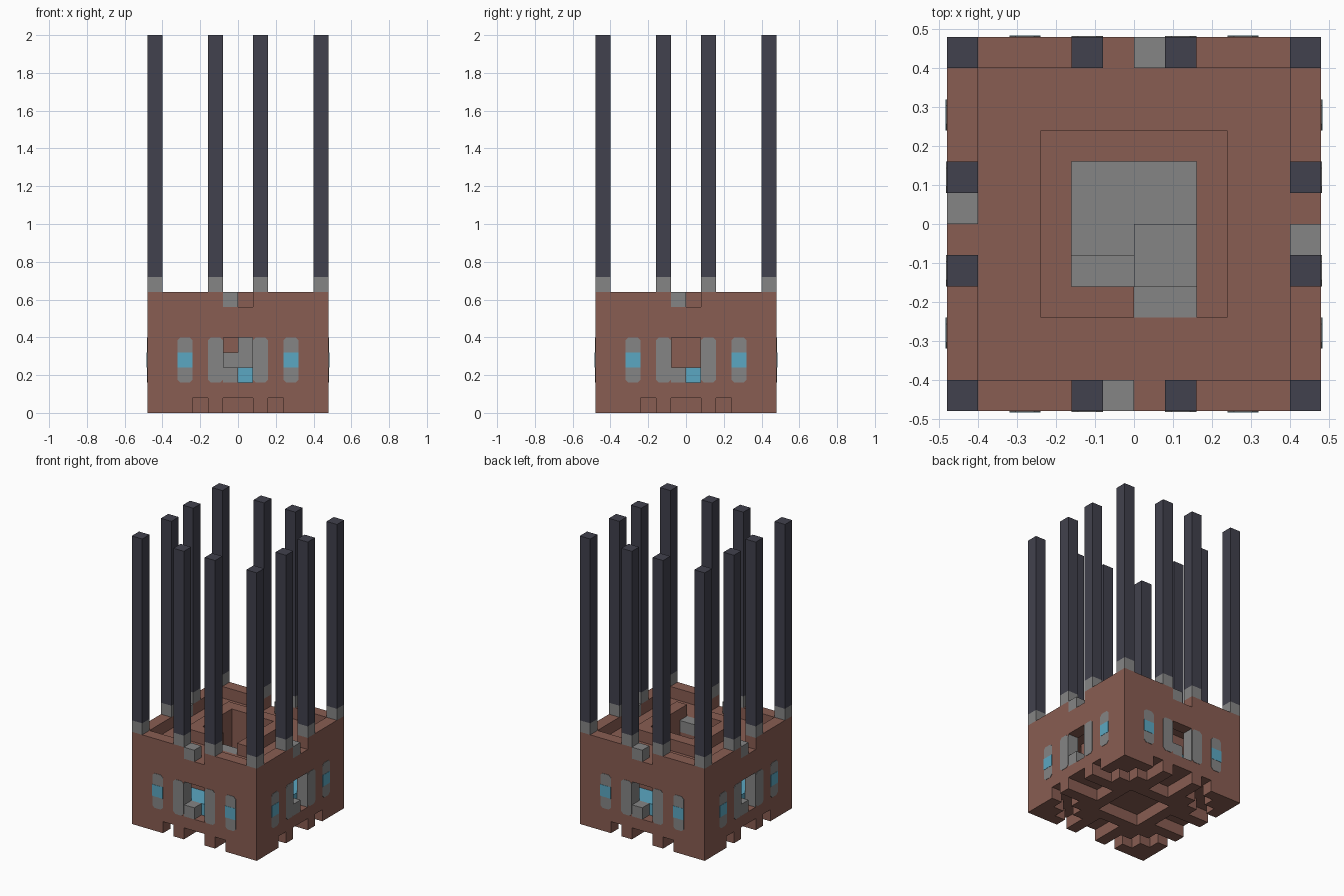
import bpy, bmesh
from math import pi
from mathutils import Matrix

if "Cube" in bpy.data.objects:
    bpy.data.objects.remove(bpy.data.objects["Cube"], do_unlink=True)

U = 0.08  # block size; all box coordinates below are in blocks


def material(name, color):
    m = bpy.data.materials.new(name)
    m.use_nodes = True
    m.diffuse_color = (*color, 1)
    node = next(n for n in m.node_tree.nodes if n.type == "BSDF_PRINCIPLED")
    node.inputs["Base Color"].default_value = (*color, 1)
    node.inputs["Roughness"].default_value = 0.9
    return m


BRICK = material("brown brick", (0.25, 0.11, 0.085))
STONE = material("grey stone", (0.235, 0.235, 0.235))
IRON = material("dark iron", (0.053, 0.053, 0.074))
BLUE = material("blue", (0.105, 0.39, 0.54))


def add_box(bm, x0, x1, y0, y1, z0, z1):
    size = Matrix.Diagonal((x1 - x0, y1 - y0, z1 - z0, 1))
    place = Matrix.Translation(((x0 + x1) / 2, (y0 + y1) / 2, (z0 + z1) / 2))
    bmesh.ops.create_cube(bm, size=1, matrix=place @ size)


def add_plate(bm, x0, x1, z0, z1, cut=0.2):
    """Thin front plate with clipped corners."""
    outline = [(x0 + cut, z0), (x1 - cut, z0), (x1, z0 + cut), (x1, z1 - cut),
               (x1 - cut, z1), (x0 + cut, z1), (x0, z1 - cut), (x0, z0 + cut)]
    face = bm.faces.new([bm.verts.new((x, -6.03, z)) for x, z in outline])
    ext = bmesh.ops.extrude_face_region(bm, geom=[face])
    verts = [v for v in ext["geom"] if isinstance(v, bmesh.types.BMVert)]
    bmesh.ops.translate(bm, verts=verts, vec=(0, 0.06, 0))


def part(name, mat, boxes=(), plates=(), turns=1):
    """One object from boxes and plates, repeated around the four sides."""
    bm = bmesh.new()
    for b in boxes:
        add_box(bm, *b)
    for p in plates:
        add_plate(bm, *p)
    source = bm.verts[:] + bm.edges[:] + bm.faces[:]
    for i in range(1, turns):
        copy = bmesh.ops.duplicate(bm, geom=source)["geom"]
        verts = [v for v in copy if isinstance(v, bmesh.types.BMVert)]
        bmesh.ops.rotate(bm, verts=verts, matrix=Matrix.Rotation(i * pi / 2, 3, "Z"))
    bmesh.ops.recalc_face_normals(bm, faces=bm.faces)
    bmesh.ops.scale(bm, verts=bm.verts, vec=(U, U, U))
    mesh = bpy.data.meshes.new(name)
    bm.to_mesh(mesh)
    bm.free()
    mesh.materials.append(mat)
    obj = bpy.data.objects.new(name, mesh)
    bpy.context.collection.objects.link(obj)
    return obj


# Patterned feet under the base, one quadrant mirrored both ways
pattern = ["..#...",
           "..####",
           "####..",
           ".##..#",
           ".#..##",
           ".#.###"]
feet = []
for j, row in enumerate(pattern):
    for i, mark in enumerate(row):
        if mark == "#":
            for x in (i, -i - 1):
                for y in (j, -j - 1):
                    feet.append((x, x + 1, y, y + 1, 0, 1))
part("base_feet", BRICK, feet)
part("base_slab", BRICK, [(-6, 6, -6, 6, 1, 2)])

# Outer walls with a window opening and a gap in the parapet
part("outer_walls", BRICK, [(-6, -1, -6, -5, 2, 8), (1, 5, -6, -5, 2, 8),
                            (-1, 1, -6, -5, 5, 7)], turns=4)
part("window_frames", STONE,
     [(-1, -0.97, -6, -5, 2, 5), (0.97, 1, -6, -5, 2, 5)],
     [(-2, -1, 2, 5), (1, 2, 2, 5)], turns=4)
part("sill_blocks", STONE, [(-1, 0, -6, -5, 2, 3)], turns=4)
part("parapet_blocks", STONE, [(-1, 0, -6, -5, 7, 8)], turns=4)

# Narrow side windows
part("side_window_frames", STONE, plates=[(-4, -3, 2, 5), (3, 4, 2, 5)], turns=4)
part("side_window_panes", BLUE, [(-4, -3, -6.05, -6, 3, 4),
                                 (3, 4, -6.05, -6, 3, 4)], turns=4)

# Corridor around the inner tower
part("corridor_floor", BLUE, [(-5, 3, -5, -3, 2, 3)], turns=4)
part("corridor_roof", BRICK, [(-5, 3, -5, -3, 6, 7)], turns=4)

# Inner tower: three plain sides, and a front with a doorway and an upper exit
part("tower_walls", BRICK, [(-3, 3, 2, 3, 2, 8), (-3, -2, -3, 2, 2, 8),
                            (2, 3, -3, 2, 2, 8)])
part("tower_front", BRICK, [(-2, 2, -3, -2, 2, 3), (-2, -1, -3, -2, 3, 8),
                            (1, 2, -3, -2, 3, 6), (-1, 0, -3, -2, 5, 8),
                            (0, 1, -3, -2, 5, 6)])

# Winding stair up to the roof
part("stair_steps", STONE, [(-2, 2, -2, 2, 2, 3), (-2, 0, -2, -1, 3, 4),
                            (0, 2, -2, 0, 3, 5), (0, 2, -3, -2, 6, 7)])

# Tall posts on stone footings
posts = (-6, -2, 1)
part("post_footings", STONE, [(x, x + 1, -6, -5, 8, 9) for x in posts], turns=4)
part("tall_posts", IRON, [(x, x + 1, -6, -5, 9, 25) for x in posts], turns=4)
